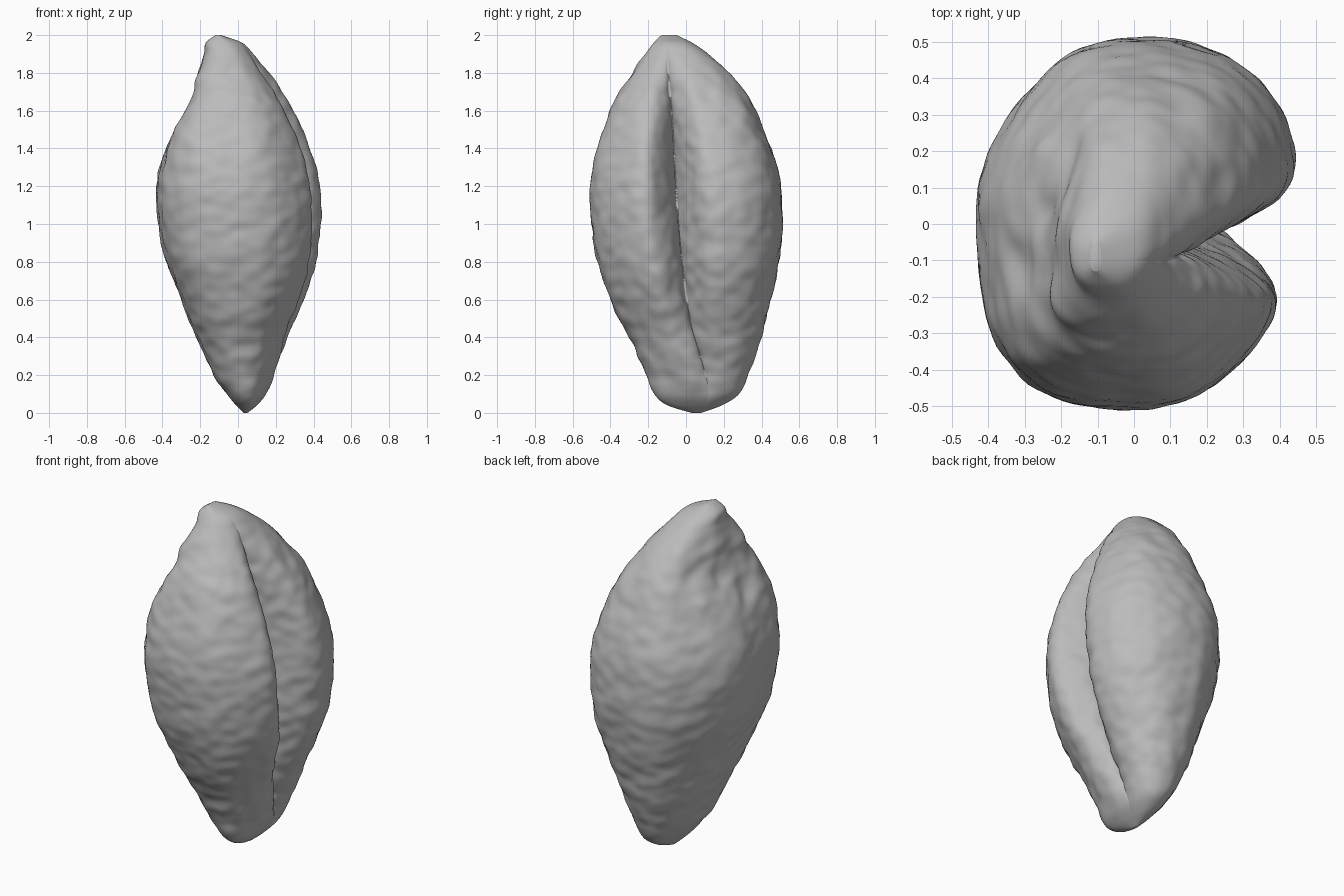
import bpy
import bmesh
import math
from mathutils import Vector, noise

default_cube = bpy.data.objects.get("Cube")
if default_cube:
    bpy.data.objects.remove(default_cube, do_unlink=True)

# Outline of the grain: height, min x, max x, min y, max y
OUTLINE = [
    (0, .03, .05, .03, .08), (.04, -.01, .10, -.10, .19),
    (.1, -.06, .15, -.17, .28), (.2, -.13, .19, -.21, .33),
    (.4, -.22, .26, -.3, .4), (.6, -.3, .34, -.4, .45),
    (.8, -.38, .4, -.47, .49), (1, -.42, .42, -.5, .51),
    (1.2, -.43, .41, -.51, .5), (1.4, -.38, .36, -.47, .45),
    (1.6, -.29, .28, -.4, .37), (1.7, -.23, .22, -.35, .31),
    (1.8, -.21, .16, -.28, .23), (1.9, -.18, .08, -.21, .12),
    (1.96, -.17, .02, -.17, .03), (2, -.12, -.09, -.13, -.05)]

# Path of the crease: height, y position, depth as a share of the half width
CREASE = [(0, .08, 0), (.1, .12, .1), (.25, .09, .3), (.5, .02, .55), (1, -.04, .8),
          (1.5, -.07, .85), (1.75, -.09, .45), (1.9, -.1, .1), (2, -.1, 0)]

# Soft swellings and dents near the tip: centre, radius, height
LUMPS = [((-.2, -.22, 1.76), .08, .02), ((-.26, .04, 1.62), .08, -.03),
         ((-.3, -.1, 1.53), .07, -.025), ((-.24, .2, 1.55), .06, .02),
         ((-.14, .05, 1.8), .07, -.015), ((-.1, -.22, 1.83), .07, .015)]

RINGS, SEGMENTS = 190, 180


def sample(table, z):
    """Smoothly interpolate the columns of a table at height z."""
    i = 0
    while i < len(table) - 2 and z > table[i + 1][0]:
        i += 1

    def slope(k, col):
        low, high = table[max(k - 1, 0)], table[min(k + 1, len(table) - 1)]
        return (high[col] - low[col]) / (high[0] - low[0])

    start, end = table[i], table[i + 1]
    span = end[0] - start[0]
    t = (z - start[0]) / span
    ease = t * t * (3 - 2 * t)
    return [start[c] + (end[c] - start[c]) * ease
            + span * t * (1 - t) * (slope(i, c) * (1 - t) - slope(i + 1, c) * t)
            for c in range(1, len(start))]


def section(z):
    """Two-lobed cross-section with its crease on the +x side."""
    x_min, x_max, y_min, y_max = sample(OUTLINE, z)
    crease_y, share = sample(CREASE, z)
    cx, cy = (x_min + x_max) / 2, (y_min + y_max) / 2
    a, b = (x_max - x_min) / 2, (y_max - y_min) / 2
    heading = math.atan2(crease_y - cy, a)
    groove_y = cy + a * math.tan(heading)
    shoulder = math.exp(-((z - 1.58) / .24) ** 2)
    ring = []
    for s in range(SEGMENTS):
        turn = math.tau * s / SEGMENTS
        angle = heading + turn - .65 * math.sin(turn)
        c, d = math.cos(angle), math.sin(angle)
        # Square off the front shoulder and trim the one behind it
        skew = math.sin(2 * angle)
        power = 2.25 + .35 * skew
        if c < 0:
            power += shoulder * skew * (1.2 if d < 0 else .3)
        r = (abs(c / a) ** power + abs(d / b) ** power) ** (-1 / power)
        x, y = r * c, cy + r * d
        if c > 0:
            gap = abs(y - groove_y) / (b + .01)
            cut = .52 * math.exp(-(gap / .22) ** 2) + .36 * math.exp(-gap / .05)
            x += share * (.11 * x - a * cut)
        ring.append(Vector((cx + x, y, z)))
    return ring


def wrinkle(p):
    """Skin relief over the whole grain."""
    fine = noise.noise(Vector((p.x * 12, p.y * 12, p.z * 15)))
    broad = noise.noise(Vector((p.x * 5, p.y * 5, p.z * 5)))
    fade = min(1, p.z * 4, (2 - p.z) * 4)
    relief = fade * (.008 * fine + .007 * broad)
    for centre, radius, height in LUMPS:
        relief += height * math.exp(-((p - Vector(centre)).length / radius) ** 2)
    return relief


# Loft the seed body from bottom to tip
bm = bmesh.new()
loops = []
for k in range(RINGS + 1):
    height = 1 - math.cos(math.pi * k / RINGS)
    loops.append([bm.verts.new(p) for p in section(height)])
for lower, upper in zip(loops, loops[1:]):
    for s in range(SEGMENTS):
        n = (s + 1) % SEGMENTS
        bm.faces.new((lower[s], lower[n], upper[n], upper[s]))
bm.faces.new(reversed(loops[0]))
bm.faces.new(loops[-1])
bm.normal_update()

# Add the wrinkled skin
moves = [(v, v.normal * wrinkle(v.co)) for v in bm.verts]
for vert, move in moves:
    vert.co += move
    vert.co.z = min(max(vert.co.z, 0), 2)
for face in bm.faces:
    face.smooth = True

mesh = bpy.data.meshes.new("seed_body")
bm.to_mesh(mesh)
bm.free()
seed = bpy.data.objects.new("seed_body", mesh)
bpy.context.collection.objects.link(seed)

# Plain grey husk
husk = bpy.data.materials.new("husk_grey")
husk.use_nodes = True
GREY = (.5, .5, .5, 1)
husk.diffuse_color = GREY
husk.node_tree.nodes["Principled BSDF"].inputs["Base Color"].default_value = GREY
mesh.materials.append(husk)
